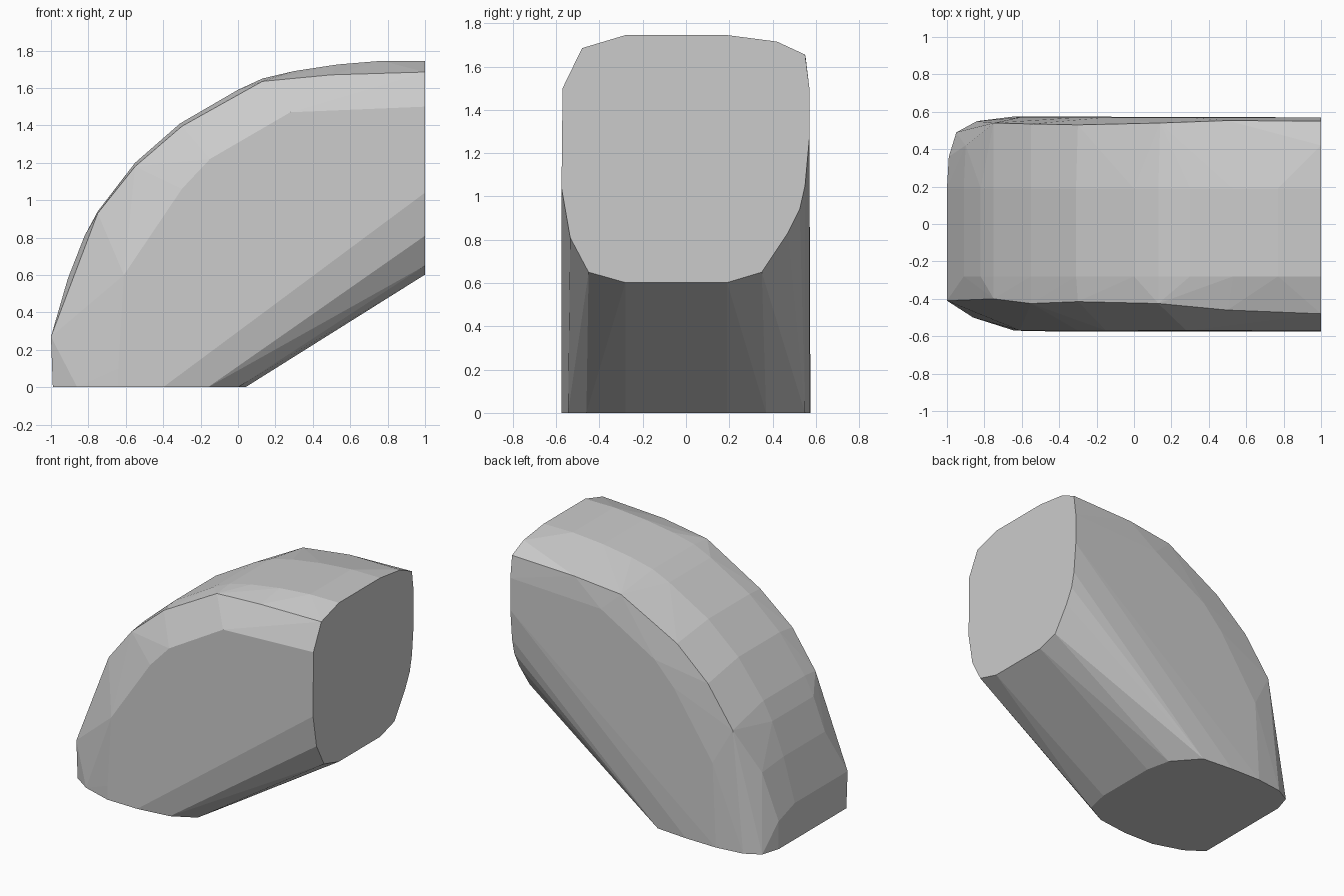
import bpy, bmesh

# Outer curve of the bend (x, z), running from the lower mouth to the side mouth
outer = [(-0.99, 0), (-1, 0.27), (-0.91, 0.58), (-0.82, 0.81), (-0.75, 0.94),
         (-0.55, 1.2), (-0.31, 1.41), (0, 1.59), (0.13, 1.65), (0.3, 1.69),
         (0.53, 1.725), (0.77, 1.745), (1, 1.745)]
points = [(x, y, z) for y in (-0.28, 0.19) for x, z in outer]

# Front and back shoulder ridges (x, y, z)
points += [(-0.99, -0.41, 0), (-1, -0.41, 0.27), (-0.75, -0.40, 0.93), (-0.55, -0.425, 1.18),
           (-0.3, -0.415, 1.395), (0.13, -0.425, 1.635), (0.5, -0.46, 1.67), (1, -0.48, 1.685)]
points += [(-0.99, 0.36, 0.2), (-0.9, 0.42, 0.55), (-0.75, 0.54, 0.86), (-0.55, 0.535, 1.14),
           (-0.3, 0.53, 1.36), (0.14, 0.54, 1.6), (0.5, 0.553, 1.64), (1, 0.55, 1.655)]

# Flat cheeks at full width, mirrored to both sides
cheek = [(-0.64, 0.1), (-0.61, 0.6), (-0.3, 1.06), (-0.15, 1.22), (0.28, 1.47), (1, 1.5)]
points += [(x, s * 0.57, z) for s in (-1, 1) for x, z in cheek]

# Side mouth at x = 1 (y, z)
side_mouth = [(0.42, 1.715), (0.57, 1.27), (0.55, 1.05), (0.525, 0.94), (0.47, 0.83),
              (0.35, 0.65), (0.19, 0.602), (-0.28, 0.602), (-0.45, 0.65),
              (-0.535, 0.81), (-0.575, 1.04)]
points += [(1, y, z) for y, z in side_mouth]

# Lower mouth at z = 0 (x, y)
lower_mouth = [(-0.99, 0.36), (-0.95, 0.49), (-0.84, 0.55), (-0.64, 0.575), (-0.4, 0.57),
               (-0.16, 0.55), (0, 0.37), (0.04, 0.19), (0.04, -0.28), (0, -0.46),
               (-0.16, -0.545), (-0.4, -0.575), (-0.64, -0.57), (-0.86, -0.5)]
points += [(x, y, 0) for x, y in lower_mouth]

# Faceted convex shell around all sections
bm = bmesh.new()
for p in points:
    bm.verts.new(p)
hull = bmesh.ops.convex_hull(bm, input=bm.verts[:])
loose = [v for v in bm.verts if not v.link_faces]
bmesh.ops.delete(bm, geom=loose, context='VERTS')
bmesh.ops.dissolve_limit(bm, angle_limit=0.02, verts=bm.verts[:], edges=bm.edges[:])
bmesh.ops.recalc_face_normals(bm, faces=bm.faces[:])
mesh = bpy.data.meshes.new("elbow_block")
bm.to_mesh(mesh)
bm.free()
bpy.context.collection.objects.link(bpy.data.objects.new("elbow_block", mesh))
